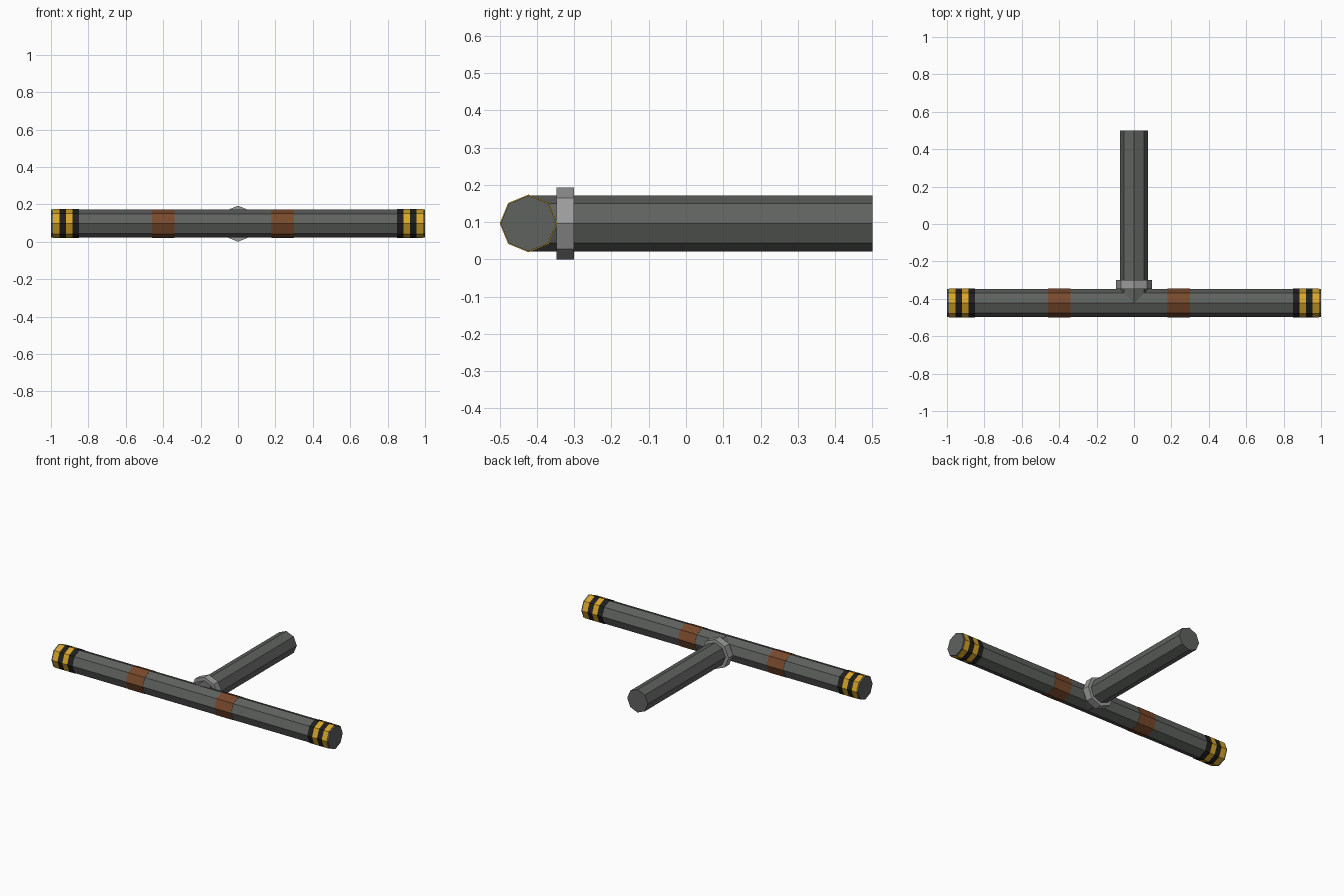
import bpy
from math import pi
from mathutils import Matrix

cube = bpy.data.objects.get("Cube")
if cube:
    bpy.data.objects.remove(cube, do_unlink=True)

SIDES = 8
AXIS_Y = -0.4225   # main pipe axis
AXIS_Z = 0.0965
PIPE_R = 0.075
BAND_R = 0.0775


def material(name, colour):
    mat = bpy.data.materials.new(name)
    mat.use_nodes = True
    rgba = (*colour, 1.0)
    mat.diffuse_color = rgba
    mat.node_tree.nodes["Principled BSDF"].inputs["Base Color"].default_value = rgba
    return mat


steel = material("dark steel", (0.115, 0.122, 0.115))
flange_grey = material("light steel", (0.33, 0.33, 0.33))
yellow = material("hazard yellow", (0.69, 0.38, 0.02))
black = material("hazard black", (0.014, 0.014, 0.014))
rust = material("rust brown", (0.19, 0.068, 0.026))


def tube(name, axis, start, end, radius, mat):
    """Eight-sided cylinder along x or y, with corners on the axes."""
    middle = (start + end) / 2
    bpy.ops.mesh.primitive_cylinder_add(vertices=SIDES, radius=radius, depth=end - start)
    obj = bpy.context.object
    obj.name = name
    if axis == "x":
        turn = Matrix.Rotation(pi / 2, 4, "Y")
        place = Matrix.Translation((middle, AXIS_Y, AXIS_Z))
    else:
        turn = Matrix.Rotation(pi / 2, 4, "X")
        place = Matrix.Translation((0, middle, AXIS_Z))
    obj.data.transform(place @ turn)
    obj.data.materials.append(mat)
    return obj


# Pipes and joining collar
tube("main_pipe", "x", -1, 1, PIPE_R, steel)
tube("branch_pipe", "y", AXIS_Y, 0.5, PIPE_R, steel)
tube("branch_collar", "y", -0.348, -0.30, 0.0965, flange_grey)

# Rust patches
for name, start in (("right_rust_band", -0.46), ("left_rust_band", 0.18)):
    tube(name, "x", start, start + 0.12, 0.0765, rust)

# Hazard stripes at both ends
WIDTH = 0.035
for side, sign in (("left", 1), ("right", -1)):
    for i in range(4):
        inner = 0.85 + i * WIDTH
        ends = sorted((sign * inner, sign * (inner + WIDTH)))
        mat = yellow if i % 2 else black
        tube(f"{side}_stripe_{i + 1}", "x", *ends, BAND_R, mat)
